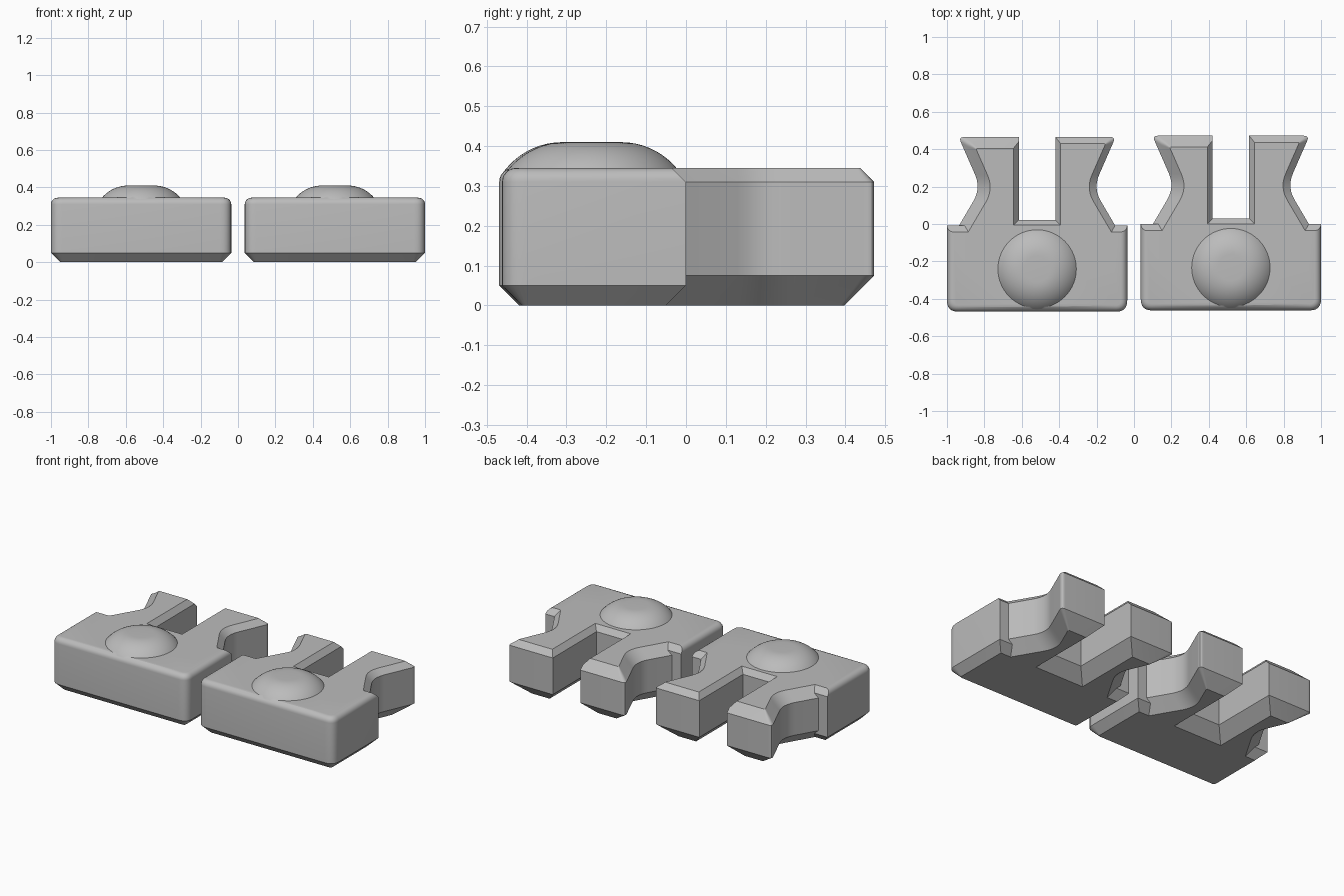
import bpy, bmesh, math
from mathutils import Vector

TOP = 0.345

cube = bpy.data.objects.get("Cube")
if cube:
    bpy.data.objects.remove(cube, do_unlink=True)

grey = bpy.data.materials.new("plain grey")
grey.use_nodes = True
colour = (0.5, 0.5, 0.5, 1)
grey.diffuse_color = colour
grey.node_tree.nodes["Principled BSDF"].inputs["Base Color"].default_value = colour


def inset(points, amounts):
    """Move every edge of a counter-clockwise outline inward by its own amount."""
    result = []
    for i, p in enumerate(points):
        before = (p - points[i - 1]).normalized()
        after = (points[(i + 1) % len(points)] - p).normalized()
        a, b = amounts[i - 1], amounts[i]
        cross = before.x * after.y - before.y * after.x
        result.append(p + (after * a - before * b) / cross)
    return result


def fillet(points, cuts, steps=6):
    """Replace corners that have a cut length with smooth curves."""
    result = []
    for i, p in enumerate(points):
        if not cuts[i]:
            result.append(p)
            continue
        start = p + (points[i - 1] - p).normalized() * cuts[i]
        end = p + (points[(i + 1) % len(points)] - p).normalized() * cuts[i]
        for k in range(steps + 1):
            t = k / steps
            result.append(start * (1 - t) ** 2 + p * 2 * t * (1 - t) + end * t ** 2)
    return result


def make_object(name, rings):
    """Skin a stack of equal rings and cap both ends."""
    bm = bmesh.new()
    loops = [[bm.verts.new(v) for v in ring] for ring in rings]
    for low, high in zip(loops, loops[1:]):
        for i in range(len(low)):
            j = (i + 1) % len(low)
            bm.faces.new((low[i], low[j], high[j], high[i]))
    bm.faces.new(loops[0][::-1])
    bm.faces.new(loops[-1])
    mesh = bpy.data.meshes.new(name)
    bm.to_mesh(mesh)
    bm.free()
    mesh.materials.append(grey)
    obj = bpy.data.objects.new(name, mesh)
    bpy.context.collection.objects.link(obj)
    return obj


def loft(name, outline, layers):
    """Each layer is a height, the edge insets and the corner cuts."""
    return make_object(name, [
        [(p.x, p.y, z) for p in fillet(inset(outline, amounts), cuts)]
        for z, amounts, cuts in layers])


def make_body(name):
    # Block with rounded front and side edges and a chamfered back
    w, front, back, r = 0.482, -0.4655, -0.004, 0.035
    outline = [Vector(p) for p in ((-w, front), (w, front), (w, back), (-w, back))]
    layers = [(0, [0.05] * 4, [0.015, 0.015, 0, 0]),
              (0.05, [0] * 4, [0.06, 0.06, 0, 0])]
    for k in range(7):
        a = math.pi / 2 * k / 6
        rise, curve = r * math.sin(a), r * (1 - math.cos(a))
        cut = 0.06 - curve
        layers.append((TOP - r + rise, [curve, curve, rise, curve], [cut, cut, 0, 0]))
    return loft(name, outline, layers)


def make_prongs(name):
    # Two waisted prongs joined by a root that lies inside the body
    half = [(0.444, -0.2), (0.444, -0.05), (0.30, 0.195),
            (0.42, 0.4685), (0.098, 0.4685), (0.098, 0.025)]
    outline = [Vector(p) for p in half] + [Vector((-x, y)) for x, y in reversed(half)]
    side_cuts = [0, 0, 0.08, 0.03, 0, 0]
    cap_cuts = [0, 0, 0.08, 0.01, 0, 0]
    wide, narrow = side_cuts + side_cuts[::-1], cap_cuts + cap_cuts[::-1]

    def edges(right, slot, left):
        # Right side and end, slot, left end and side, hidden root
        return [right] * 4 + [slot] * 3 + [left] * 4 + [0]

    return loft(name, outline, [
        (0, edges(0.075, 0.075, 0.075), narrow),
        (0.075, edges(0, 0, 0), wide),
        (TOP - 0.06, edges(0, 0, 0), wide),
        (TOP - 0.035, edges(0, 0, 0.025), wide),
        (TOP, edges(0.035, 0.028, 0.06), narrow)])


def make_dome(name):
    # Flat-topped button with a curved shoulder
    profile = [(0.225, 0.25)]
    for k in range(11):
        a = math.radians(58 * (1 - k / 10))
        profile.append((0.07 + 0.183 * math.sin(a), 0.41 - 0.183 * (1 - math.cos(a))))
    sides = 64
    return make_object(name, [
        [(r * math.cos(math.tau * i / sides), -0.237 + r * math.sin(math.tau * i / sides), z)
         for i in range(sides)] for r, z in profile])


# Two matching clips side by side
for side, name in ((-1, "right_clip"), (1, "left_clip")):
    clip = make_body(name)
    for part in (make_prongs(name + "_prongs"), make_dome(name + "_dome")):
        bpy.context.view_layer.objects.active = clip
        union = clip.modifiers.new("union", 'BOOLEAN')
        union.operation = 'UNION'
        union.solver = 'EXACT'
        union.object = part
        bpy.ops.object.modifier_apply(modifier=union.name)
        bpy.data.objects.remove(part, do_unlink=True)
    clip.location = (side * 0.518, side * 0.0035, 0)
    bpy.ops.object.select_all(action='DESELECT')
    clip.select_set(True)
    bpy.context.view_layer.objects.active = clip
    bpy.ops.object.shade_smooth_by_angle(angle=math.radians(28))
